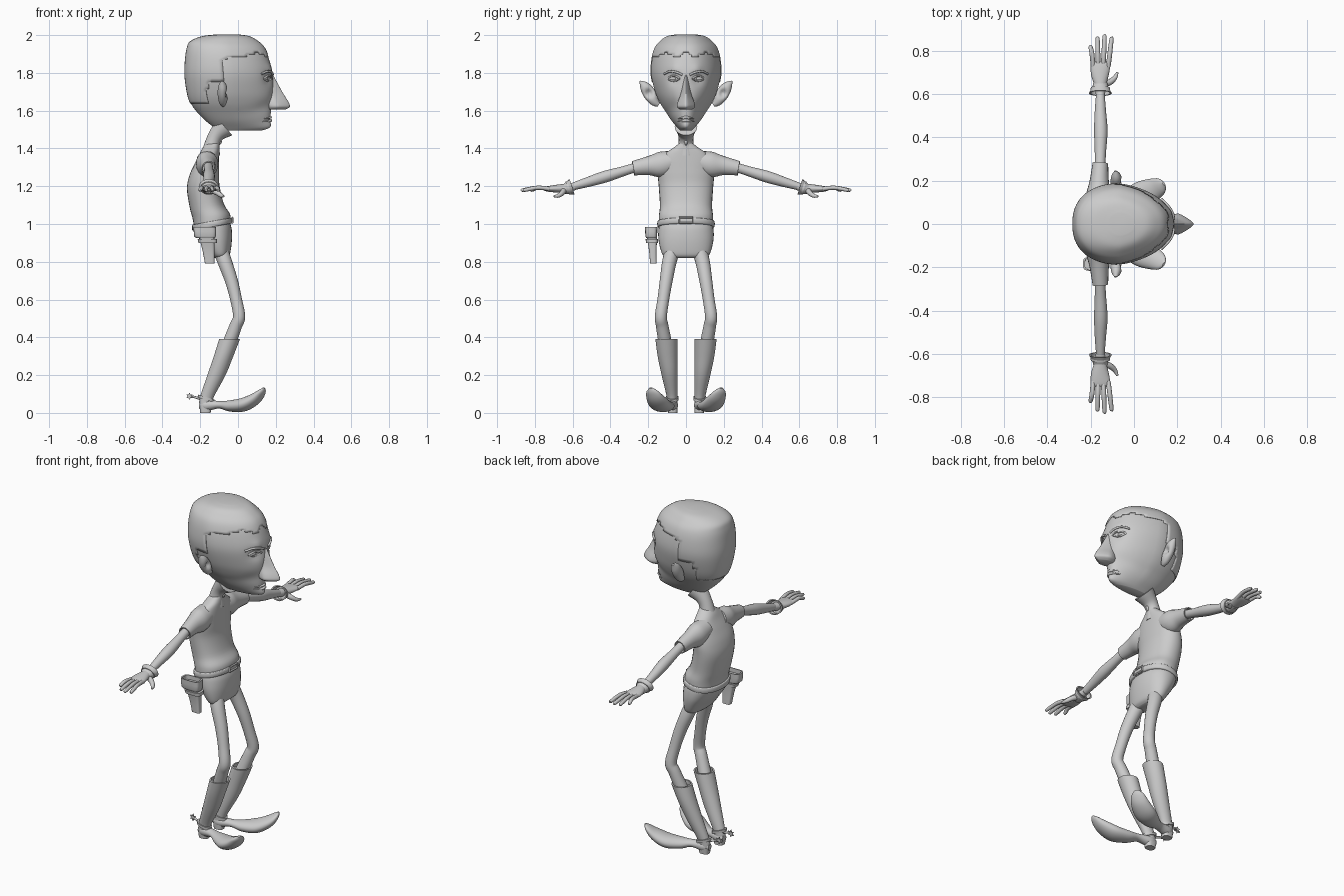
import bpy, bmesh, math
from mathutils import Vector

if "Cube" in bpy.data.objects:
    bpy.data.objects.remove(bpy.data.objects["Cube"], do_unlink=True)

grey = bpy.data.materials.new("plain grey")
grey.use_nodes = True
grey.diffuse_color = (0.6, 0.6, 0.6, 1)
grey.node_tree.nodes["Principled BSDF"].inputs["Base Color"].default_value = (0.6, 0.6, 0.6, 1)


def smooth(keys, n=5):
    """Catmull-Rom through tuples of numbers."""
    out = []
    for i in range(len(keys) - 1):
        a, b, c, d = keys[max(i - 1, 0)], keys[i], keys[i + 1], keys[min(i + 2, len(keys) - 1)]
        for k in range(n):
            t = k / n
            out.append([0.5 * (2 * q + (r - p) * t + (2 * p - 5 * q + 4 * r - s) * t * t
                               + (3 * q - p - 3 * r + s) * t ** 3)
                        for p, q, r, s in zip(a, b, c, d)])
    return out + [list(keys[-1])]


def finish(name, bm, mirror=False):
    bmesh.ops.recalc_face_normals(bm, faces=bm.faces)
    mesh = bpy.data.meshes.new(name)
    bm.to_mesh(mesh)
    bm.free()
    mesh.materials.append(grey)
    ob = bpy.data.objects.new(name, mesh)
    bpy.context.collection.objects.link(ob)
    bpy.ops.object.select_all(action='DESELECT')
    bpy.context.view_layer.objects.active = ob
    ob.select_set(True)
    bpy.ops.object.shade_smooth_by_angle(angle=math.radians(45))
    if mirror:
        mod = ob.modifiers.new("both sides", 'MIRROR')
        mod.use_axis = (False, True, False)
    return ob


def skin(name, rings, mirror=False, rim=False):
    """Join closed rings; rim hollows the last end like a cuff."""
    if rim:
        last = rings[-1]
        mid = sum(last, Vector()) / len(last)
        back = (sum(rings[-2], Vector()) / len(last) - mid).normalized() * 0.025
        inner = [mid + (p - mid) * 0.85 for p in last]
        rings = rings + [inner, [p + back for p in inner]]
    bm = bmesh.new()
    loops = [[bm.verts.new(p) for p in r] for r in rings]
    n = len(loops[0])
    for lo, hi in zip(loops, loops[1:]):
        for i in range(n):
            j = (i + 1) % n
            bm.faces.new((lo[i], lo[j], hi[j], hi[i]))
    bm.faces.new(loops[0])
    bm.faces.new(loops[-1])
    return finish(name, bm, mirror)


def loft(name, keys, power=1.0, taper=0.0, seg=32, n=5, tilt=0.0, **kw):
    """Level rings given as (z, back x, front x, half width, centre y)."""
    rings = []
    for z, x0, x1, w, yc in smooth([tuple(k) + (0,) * (5 - len(k)) for k in keys], n):
        ring = []
        for i in range(seg):
            a = 2 * math.pi * i / seg
            c = math.copysign(abs(math.cos(a)) ** power, math.cos(a))
            s = math.copysign(abs(math.sin(a)) ** power, math.sin(a))
            x = (x0 + x1) / 2 + c * (x1 - x0) / 2
            ring.append(Vector((x, yc + w * s * (1 - taper * max(0, c)), z + tilt * (x + 0.135))))
        rings.append(ring)
    return skin(name, rings, **kw)


def tube(name, keys, up=(0, 0, 1), seg=20, n=5, **kw):
    """Path of (x, y, z, side radius, up radius)."""
    pts = smooth([tuple(k) + (k[3],) * (5 - len(k)) for k in keys], n)
    rings = []
    for i, (x, y, z, a, b) in enumerate(pts):
        along = Vector(pts[min(i + 1, len(pts) - 1)][:3]) - Vector(pts[max(i - 1, 0)][:3])
        side = along.cross(Vector(up)).normalized()
        top = side.cross(along).normalized()
        rings.append([Vector((x, y, z)) + side * max(a, .001) * math.cos(t) + top * max(b, .001) * math.sin(t)
                      for t in (2 * math.pi * k / seg for k in range(seg))])
    return skin(name, rings, **kw)


def push(ob, y, z, radius, amount, min_x=0.0):
    """Soft push along x around a spot on the front."""
    for v in ob.data.vertices:
        if v.co.x > min_x:
            d2 = (v.co.y - y) ** 2 + (v.co.z - z) ** 2
            v.co.x += amount * math.exp(-d2 / radius ** 2)


# Head with sockets, brow, cheeks and chin
head = loft("head", [
    (1.495, -.10, .12, .03), (1.51, -.125, .16, .045), (1.545, -.17, .165, .075),
    (1.59, -.215, .175, .105), (1.64, -.25, .18, .137), (1.70, -.268, .185, .163),
    (1.79, -.28, .185, .184), (1.87, -.277, .165, .18), (1.93, -.268, .14, .163),
    (1.965, -.25, .105, .135), (1.99, -.19, .06, .10), (2.0, -.11, .0, .05)],
    power=0.85, taper=0.25, seg=72)
for s in (1, -1):
    push(head, s * .065, 1.77, .035, -.018)
    push(head, s * .06, 1.815, .025, .008)
    push(head, s * .07, 1.61, .04, -.014)
push(head, 0, 1.525, .03, .01)


def face_x(y, z):
    near = min((v for v in head.data.vertices if v.co.x > .02),
               key=lambda v: (v.co.y - y) ** 2 + (v.co.z - z) ** 2)
    return near.co.x


# Hair cap lifted off the scalp, with a wavy front edge
def is_hair(p):
    if p.x < -.16:
        return p.z > 1.645
    if p.x < -.07:
        return p.z > 1.75
    return p.z > 1.895 + .01 * math.cos(p.y * 60)


bm = bmesh.new()
bm.from_mesh(head.data)
bmesh.ops.delete(bm, geom=[f for f in bm.faces if not is_hair(f.calc_center_median())], context='FACES')
bm.normal_update()
for v in bm.verts:
    v.co += v.normal * .004
hair = finish("hair", bm)
shell = hair.modifiers.new("thickness", 'SOLIDIFY')
shell.thickness, shell.offset = .006, -1

# Face parts
loft("nose", [(1.80, .12, .18, .018), (1.75, .12, .207, .021), (1.69, .12, .24, .028),
              (1.645, .13, .268, .044), (1.62, .14, .274, .047), (1.605, .15, .25, .03)], taper=.55)
tube("eyebrows", [(face_x(y, z) + .002, y, z, .006) for y, z in
                  ((.02, 1.79), (.05, 1.803), (.085, 1.808), (.115, 1.795))], seg=10, mirror=True)
bm = bmesh.new()
bmesh.ops.create_uvsphere(bm, u_segments=20, v_segments=12, radius=.022)
for v in bm.verts:
    v.co = Vector((v.co.x + face_x(.065, 1.77) - .012, v.co.y * 1.25 + .065, v.co.z * .65 + 1.77))
finish("eyes", bm, True)
for name, lift in (("upper_eyelids", .014), ("lower_eyelids", -.012)):
    tube(name, [(face_x(y, 1.77 + dz) + .003, y, 1.77 + dz, .005) for y, dz in
                ((.034, 0), (.05, lift * .8), (.065, lift), (.08, lift * .8), (.097, 0))], seg=8, mirror=True)
for name, z, r in (("upper_lip", 1.565, .008), ("lower_lip", 1.548, .009)):
    tube(name, [(face_x(y, z), y, z - abs(y) * .15, r * (1 - abs(y) * 18)) for y in
                (-.042, -.02, 0, .02, .042)], seg=10)
ears = tube("ears", [(-.08, .145, 1.63, .012, .012), (-.08, .168, 1.65, .025, .022),
                     (-.08, .193, 1.69, .034, .028), (-.082, .22, 1.73, .026, .022),
                     (-.085, .244, 1.756, .004, .006)], up=(1, 0, 0), seg=32, mirror=True)
push(ears, .195, 1.693, .02, -.025, min_x=-.078)

# Neck, shirt, trousers and belt
tube("neck", [(-.145, 0, 1.37, .05), (-.135, 0, 1.43, .039), (-.112, 0, 1.475, .042),
              (-.07, 0, 1.515, .06)], up=(1, 0, 0))
tube("throat_bump", [(-.10, 0, 1.455, .004), (-.095, 0, 1.435, .01), (-.105, 0, 1.415, .004)], up=(1, 0, 0), seg=10)
loft("shirt", [(.99, -.232, -.04, .143), (1.04, -.24, -.042, .144), (1.10, -.255, -.075, .138),
               (1.20, -.27, -.098, .144), (1.27, -.258, -.10, .149), (1.33, -.23, -.10, .142),
               (1.375, -.205, -.10, .11), (1.405, -.19, -.10, .065), (1.425, -.175, -.10, .04)],
     power=.9, tilt=.12)
tube("sleeves", [(-.165, .06, 1.335, .055, .055), (-.163, .13, 1.315, .058, .068),
                 (-.16, .20, 1.308, .044, .05), (-.155, .28, 1.295, .036, .038)], mirror=True, rim=True)
loft("trousers", [(.82, -.13, -.06, .10), (.835, -.145, -.045, .122), (.87, -.17, -.037, .136),
                  (.92, -.205, -.032, .146), (.97, -.23, -.033, .146), (1.0, -.232, -.04, .14)], power=.9)
loft("belt", [(.985, -.24, -.034, .149), (.99, -.243, -.03, .152), (1.01, -.243, -.03, .152),
              (1.015, -.24, -.034, .149)], power=.9, tilt=.18, n=2)
tube("buckle", [(-.03, y, z, .005) for y, z in
                ((-.035, 1.006), (.035, 1.006), (.035, 1.034), (-.035, 1.034), (-.035, 1.006))],
     up=(1, 0, 0), seg=8, n=1)

# Holster on the right hip
loft("holster", [(.79, -.175, -.125, .017, -.173), (.86, -.188, -.125, .02, -.176),
                 (.925, -.205, -.125, .027, -.18)], power=.5, n=3)
loft("holster_pouch", [(.925, -.215, -.125, .027, -.182), (.935, -.232, -.117, .031, -.184),
                       (.985, -.235, -.117, .033, -.184)], power=.5, n=2, rim=True)
loft("holster_strap", [(.90, -.208, -.112, .031, -.18), (.92, -.214, -.112, .033, -.181)], power=.5, n=2)

# Arms, gloves and fingers
tube("arms", [(-.157, .25, 1.305, .024), (-.155, .33, 1.28, .026), (-.153, .43, 1.25, .031),
              (-.155, .52, 1.222, .026), (-.155, .61, 1.195, .019)], mirror=True)
tube("glove_palms", [(-.155, .59, 1.198, .02, .02), (-.155, .64, 1.19, .028, .023),
                     (-.157, .69, 1.187, .041, .02), (-.155, .735, 1.186, .045, .014),
                     (-.155, .752, 1.186, .034, .008)], mirror=True)
tube("glove_cuffs", [(-.155, .665, 1.182, .03, .022), (-.155, .635, 1.187, .036, .03),
                     (-.155, .603, 1.197, .053, .043)], mirror=True, rim=True)
for i, (name, reach) in enumerate((("little", .825), ("ring", .863), ("middle", .872), ("index", .862))):
    x0, x1 = -.188 + .023 * i, -.2 + .032 * i
    tube(name + "_fingers", [(x0, .725, 1.186, .011), ((x0 + x1) / 2, .785, 1.192, .011),
                             (x1, reach - .01, 1.18, .0095), (x1, reach, 1.178, .004)], seg=12, mirror=True)
tube("thumbs", [(-.14, .645, 1.18, .016), (-.11, .655, 1.165, .014), (-.088, .675, 1.15, .011),
                (-.076, .70, 1.147, .005)], seg=12, mirror=True)

# Legs and boots
tube("legs", [(-.095, .068, .87, .04), (-.07, .088, .80, .038), (-.035, .105, .70, .034),
              (-.01, .12, .60, .031), (.006, .133, .51, .032), (-.012, .126, .46, .033),
              (-.05, .108, .36, .036)], up=(1, 0, 0), mirror=True)
loft("boot_shafts", [(.03, -.205, -.14, .026, .072), (.08, -.202, -.13, .028, .073),
                     (.20, -.162, -.066, .042, .087), (.30, -.128, -.025, .052, .098),
                     (.39, -.10, .01, .058, .104)], mirror=True, rim=True)
tube("boot_feet", [(-.205, .068, .04, .016, .018), (-.17, .072, .04, .03, .03),
                   (-.10, .085, .043, .027, .02), (-.04, .105, .037, .045, .03),
                   (.03, .135, .044, .06, .036), (.09, .16, .075, .052, .03),
                   (.125, .178, .11, .036, .017), (.138, .185, .132, .01, .005)], seg=28, mirror=True)
loft("boot_heels", [(0, -.20, -.145, .024, .07), (.04, -.205, -.14, .027, .071)], power=.7, n=2, mirror=True)

# Spurs: ankle strap, shank and star wheel
loft("spur_straps", [(.058, -.212, -.125, .033, .073), (.074, -.212, -.125, .034, .073)],
     n=2, tilt=-.3, mirror=True)
tube("spur_shanks", [(-.20, .068, .075, .007), (-.235, .06, .085, .006), (-.255, .055, .088, .006)],
     seg=8, mirror=True)
star = [[Vector((-.257 + r * math.cos(a), .055 + dy, .088 + r * math.sin(a)))
         for a, r in ((math.pi * k / 6, .021 if k % 2 else .01) for k in range(12))] for dy in (-.004, .004)]
skin("spur_wheels", star, mirror=True)
